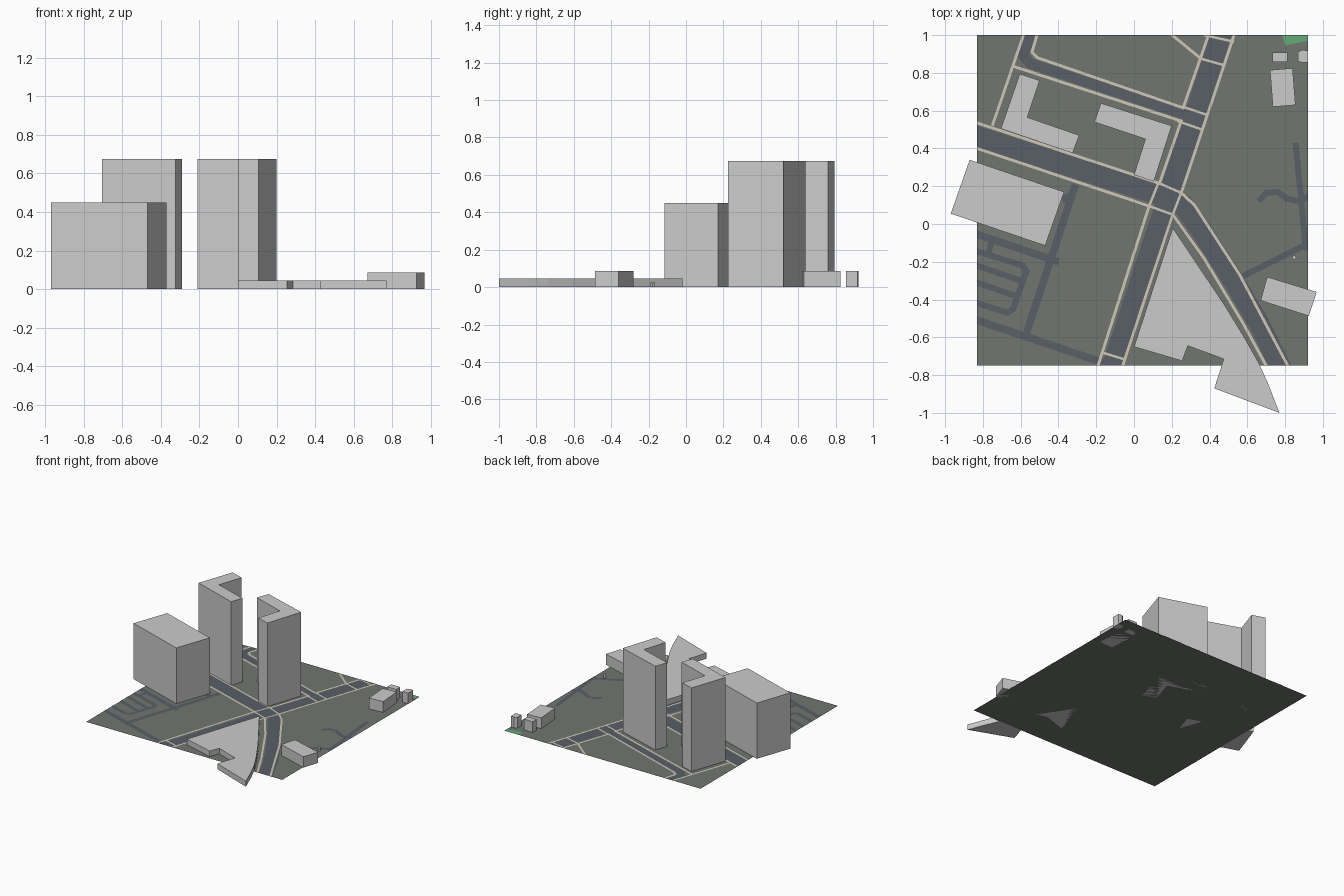
import bpy, bmesh
from mathutils import Vector

X0, X1, Y0, Y1 = -0.83, 0.92, -0.75, 1.0   # map sheet limits


def material(name, rgb):
    m = bpy.data.materials.new(name)
    m.diffuse_color = (*rgb, 1)
    return m


def finish(bm, name, mat=None):
    me = bpy.data.meshes.new(name)
    bm.to_mesh(me)
    bm.free()
    ob = bpy.data.objects.new(name, me)
    bpy.context.collection.objects.link(ob)
    if mat:
        me.materials.append(mat)
    return ob


def building(name, outline, height):
    """Closed vertical prism on a footprint."""
    bm = bmesh.new()
    lo = [bm.verts.new((x, y, 0)) for x, y in outline]
    hi = [bm.verts.new((x, y, height)) for x, y in outline]
    bm.faces.new(lo)
    bm.faces.new(hi)
    for i in range(len(lo)):
        j = (i + 1) % len(lo)
        bm.faces.new((lo[i], lo[j], hi[j], hi[i]))
    bmesh.ops.recalc_face_normals(bm, faces=bm.faces[:])
    return finish(bm, name)


def box(x0, y0, x1, y1):
    return [(x0, y0), (x1, y0), (x1, y1), (x0, y1)]


def patch(name, outline, z, mat):
    bm = bmesh.new()
    bm.faces.new([bm.verts.new((x, y, z)) for x, y in outline])
    return finish(bm, name, mat)


def ribbons(name, paths, width, z, mat):
    """Flat mitred strips along paths, clipped to the map sheet."""
    bm = bmesh.new()
    for path in paths:
        p = [Vector(q) for q in path]
        d = [(b - a).normalized() for a, b in zip(p, p[1:])]
        rows = []
        for i, q in enumerate(p):
            a, b = d[max(i - 1, 0)], d[min(i, len(d) - 1)]
            t = (a + b).normalized()
            n = Vector((-t.y, t.x)) * (width / 2 / max(t.dot(b), 0.5))
            rows.append([bm.verts.new((*(q + s * n), z)) for s in (1, -1)])
        for (l0, r0), (l1, r1) in zip(rows, rows[1:]):
            bm.faces.new((l0, r0, r1, l1))
    for co, no in (((X0, 0, 0), (-1, 0, 0)), ((X1, 0, 0), (1, 0, 0)),
                   ((0, Y0, 0), (0, -1, 0)), ((0, Y1, 0), (0, 1, 0))):
        bmesh.ops.bisect_plane(bm, geom=bm.verts[:] + bm.edges[:] + bm.faces[:],
                               plane_co=co, plane_no=no, clear_outer=True)
    return finish(bm, name, mat)


earth = material("earth", (0.16, 0.18, 0.16))
asphalt = material("asphalt", (0.10, 0.115, 0.14))
paving = material("paving", (0.62, 0.58, 0.47))
grass = material("grass", (0.13, 0.41, 0.19))

# Ground sheet and park corner
patch("ground", box(X0, Y0, X1, Y1), 0, earth)
patch("park", [(0.785, 1), (0.80, 0.945), (0.92, 0.97), (0.92, 1)], 0.001, grass)

# Main roads meeting at the crossroads
ribbons("main_roads", [
    [(-0.14, -0.83), (0.18, 0.14), (0.48, 1.06)],
    [(-0.90, 0.485), (0.18, 0.14)],
    [(0.18, 0.14), (0.26, 0.10), (0.36, -0.04), (0.54, -0.32), (0.67, -0.54), (0.81, -0.83)],
], 0.11, 0.0015, asphalt)

# Side street in the upper left
ribbons("side_street", [
    [(-0.54, 1.04), (-0.585, 0.89), (-0.55, 0.85), (0.27, 0.58)],
], 0.055, 0.0015, asphalt)

# Lower left lanes
ribbons("service_lanes", [
    [(-0.31, 0.21), (-0.57, -0.58)],
    [(-0.86, -0.045), (-0.40, -0.20)],
    [(-0.86, -0.50), (-0.16, -0.735)],
    [(-0.38, 0.13), (-0.32, 0.15)],
], 0.04, 0.001, asphalt)

# Parking loop and aisles, plus paths on the right
ribbons("parking_and_paths", [
    [(-0.86, -0.135), (-0.59, -0.22), (-0.57, -0.25), (-0.64, -0.45), (-0.67, -0.47), (-0.86, -0.41)],
    [(-0.86, -0.21), (-0.60, -0.30)],
    [(-0.86, -0.30), (-0.63, -0.38)],
    [(-0.75, -0.08), (-0.77, -0.15)],
    [(0.855, 0.43), (0.885, 0.13), (0.91, -0.14)],
    [(0.57, -0.28), (0.95, -0.09)],
    [(0.66, 0.12), (0.70, 0.165), (0.76, 0.17), (0.81, 0.135), (0.87, 0.12), (0.93, 0.15)],
], 0.032, 0.001, asphalt)

# Footways beside the roads
ribbons("footways", [
    [(-0.20, -0.78), (0.08, 0.095), (-0.86, 0.41)],
    [(-0.07, -0.78), (0.205, 0.05), (0.37, -0.18), (0.58, -0.53), (0.70, -0.75)],
    [(-0.86, 0.545), (0.135, 0.215), (0.25, 0.545), (-0.64, 0.835)],
    [(0.54, 1.03), (0.25, 0.165), (0.32, 0.10), (0.56, -0.27), (0.83, -0.78)],
    [(-0.505, 1.03), (-0.54, 0.91), (-0.51, 0.88), (0.26, 0.615), (0.405, 1.03)],
    [(-0.575, 1.03), (-0.75, 0.52)],
    [(0.19, 1.01), (0.355, 0.875)],
], 0.015, 0.002, paving)

# Crossings over the main roads
ribbons("crossings", [
    [(0.355, 0.875), (0.48, 0.84)],
    [(0.37, 1.0), (0.53, 0.965)],
    [(0.26, 0.62), (0.395, 0.575)],
    [(0.23, 0.545), (0.36, 0.50)],
    [(0.135, 0.215), (0.25, 0.165)],
    [(0.08, 0.095), (0.205, 0.05)],
    [(0.08, 0.095), (0.13, 0.22)],
    [(0.205, 0.05), (0.25, 0.165)],
    [(-0.17, -0.68), (-0.055, -0.715)],
], 0.013, 0.002, paving)

# Tall blocks
building("slab_block", [(-0.87, 0.34), (-0.37, 0.17), (-0.47, -0.115), (-0.97, 0.055)], 0.45)
building("west_tower", [(-0.605, 0.795), (-0.50, 0.76), (-0.565, 0.565), (-0.29, 0.47),
                        (-0.325, 0.375), (-0.705, 0.505)], 0.675)
building("east_tower", [(-0.175, 0.64), (0.20, 0.52), (0.105, 0.225), (0.0, 0.26),
                        (0.06, 0.45), (-0.21, 0.54)], 0.675)

# Low wedge building with curved street side
building("wedge_building", [(0.205, -0.02), (0.0, -0.65), (0.255, -0.725), (0.285, -0.645),
                            (0.475, -0.715), (0.425, -0.87), (0.77, -1.0), (0.71, -0.845),
                            (0.66, -0.735), (0.59, -0.61), (0.48, -0.43)], 0.045)

# Small houses and sheds
building("south_house", [(0.705, -0.28), (0.967, -0.36), (0.925, -0.487), (0.67, -0.405)], 0.087)
building("north_house", [(0.72, 0.815), (0.84, 0.825), (0.855, 0.63), (0.735, 0.62)], 0.087)
building("shed_left", box(0.733, 0.857, 0.812, 0.907), 0.087)
building("shed_right", [(0.868, 0.857), (0.92, 0.855), (0.92, 0.918), (0.89, 0.922), (0.868, 0.91)], 0.087)
building("kiosk", [(0.835, -0.175), (0.85, -0.165), (0.86, -0.18), (0.845, -0.19)], 0.025)
